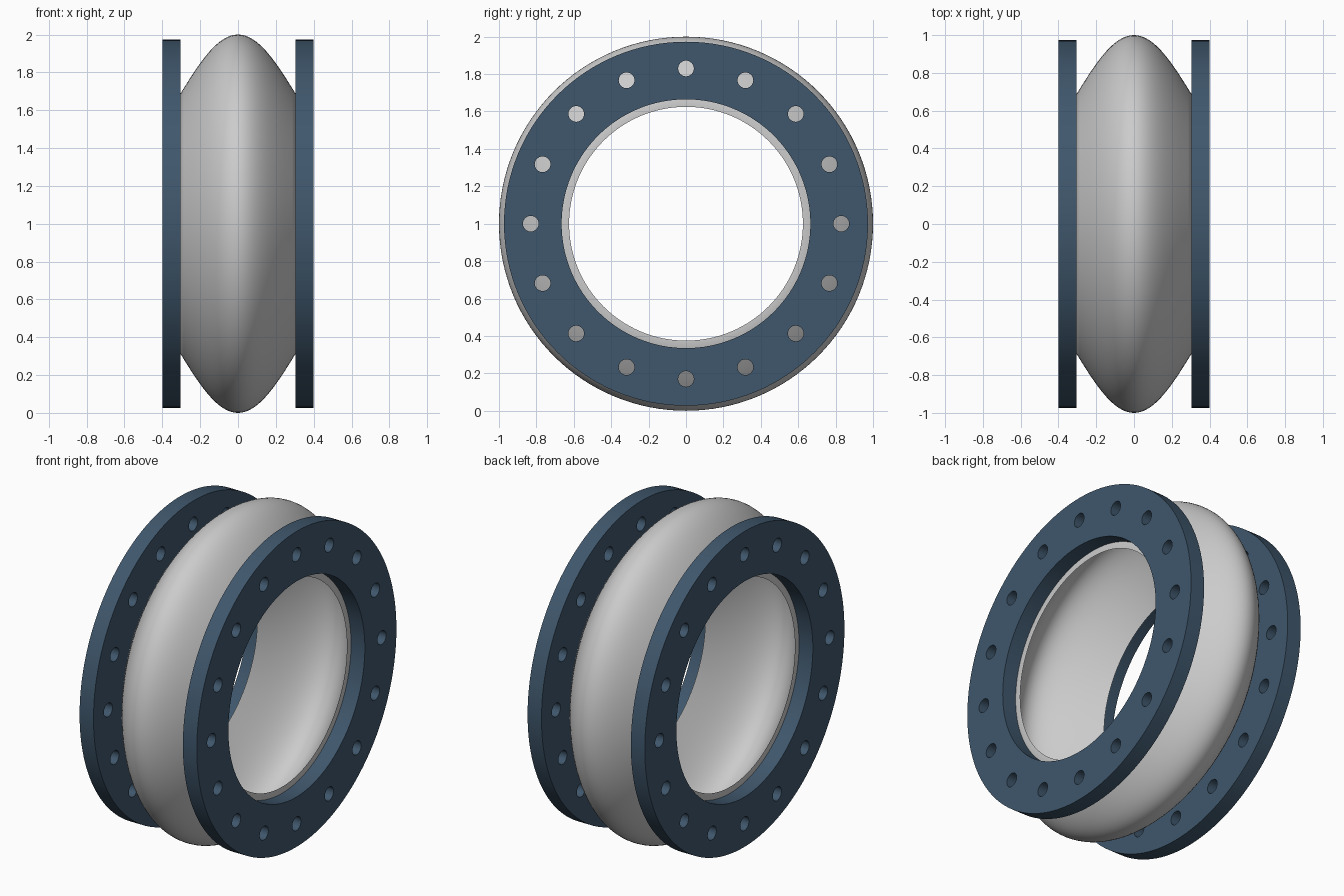
import bpy, bmesh
from math import pi, cos, sin, radians

if "Cube" in bpy.data.objects:
    bpy.data.objects.remove(bpy.data.objects["Cube"])

CENTRE_Z = 1.0


def lathe(name, profile, segments=128):
    """Revolve a closed (x, radius) profile around the x axis."""
    bm = bmesh.new()
    rings = []
    for i in range(segments):
        a = 2 * pi * i / segments
        rings.append([bm.verts.new((x, r * sin(a), CENTRE_Z + r * cos(a)))
                      for x, r in profile])
    n = len(profile)
    for i in range(segments):
        a, b = rings[i], rings[(i + 1) % segments]
        for j in range(n):
            k = (j + 1) % n
            bm.faces.new((a[j], a[k], b[k], b[j]))
    return finish(name, bm)


def finish(name, bm):
    bmesh.ops.recalc_face_normals(bm, faces=bm.faces)
    mesh = bpy.data.meshes.new(name)
    bm.to_mesh(mesh)
    bm.free()
    obj = bpy.data.objects.new(name, mesh)
    bpy.context.collection.objects.link(obj)
    return obj


def activate(obj):
    bpy.ops.object.select_all(action='DESELECT')
    obj.select_set(True)
    bpy.context.view_layer.objects.active = obj


def smooth(obj):
    activate(obj)
    bpy.ops.object.shade_smooth_by_angle(angle=radians(35))


# Bolt hole cutter: 16 rods parallel to x
bm = bmesh.new()
ring = []
for i in range(16):
    a = 2 * pi * i / 16
    cy, cz = 0.83 * sin(a), CENTRE_Z + 0.83 * cos(a)
    ends = []
    for x in (-0.6, 0.6):
        ends.append([bm.verts.new((x, cy + 0.042 * cos(2 * pi * k / 32),
                                   cz + 0.042 * sin(2 * pi * k / 32)))
                     for k in range(32)])
    lo, hi = ends
    bm.faces.new(lo)
    bm.faces.new(hi)
    for k in range(32):
        m = (k + 1) % 32
        bm.faces.new((lo[k], lo[m], hi[m], hi[k]))
cutter = finish("bolt_hole_cutter", bm)
cutter.hide_render = True

# Flanges with drilled bolt circles
blue = bpy.data.materials.new("flange_blue")
blue.diffuse_color = (0.05, 0.095, 0.15, 1)
blue.use_nodes = True
blue.node_tree.nodes["Principled BSDF"].inputs["Base Color"].default_value = blue.diffuse_color
for name, s in (("left_flange", -1), ("right_flange", 1)):
    flange = lathe(name, [(s * 0.305, 0.665), (s * 0.40, 0.665),
                          (s * 0.40, 0.973), (s * 0.305, 0.973)])
    mod = flange.modifiers.new("holes", 'BOOLEAN')
    mod.operation = 'DIFFERENCE'
    mod.solver = 'EXACT'
    mod.object = cutter
    activate(flange)
    bpy.ops.object.modifier_apply(modifier=mod.name)
    flange.data.materials.append(blue)
    smooth(flange)
bpy.data.objects.remove(cutter)

# Bellows: arched sleeve of constant radial thickness
HALF, END_R, RISE, WALL, STEPS = 0.306, 0.685, 0.315, 0.06, 32
outer = []
for i in range(STEPS + 1):
    t = -1 + 2 * i / STEPS
    outer.append((HALF * t, END_R + RISE * cos(pi / 2 * t)))
inner = [(x, r - WALL) for x, r in reversed(outer)]
smooth(lathe("bellows", outer + inner))
